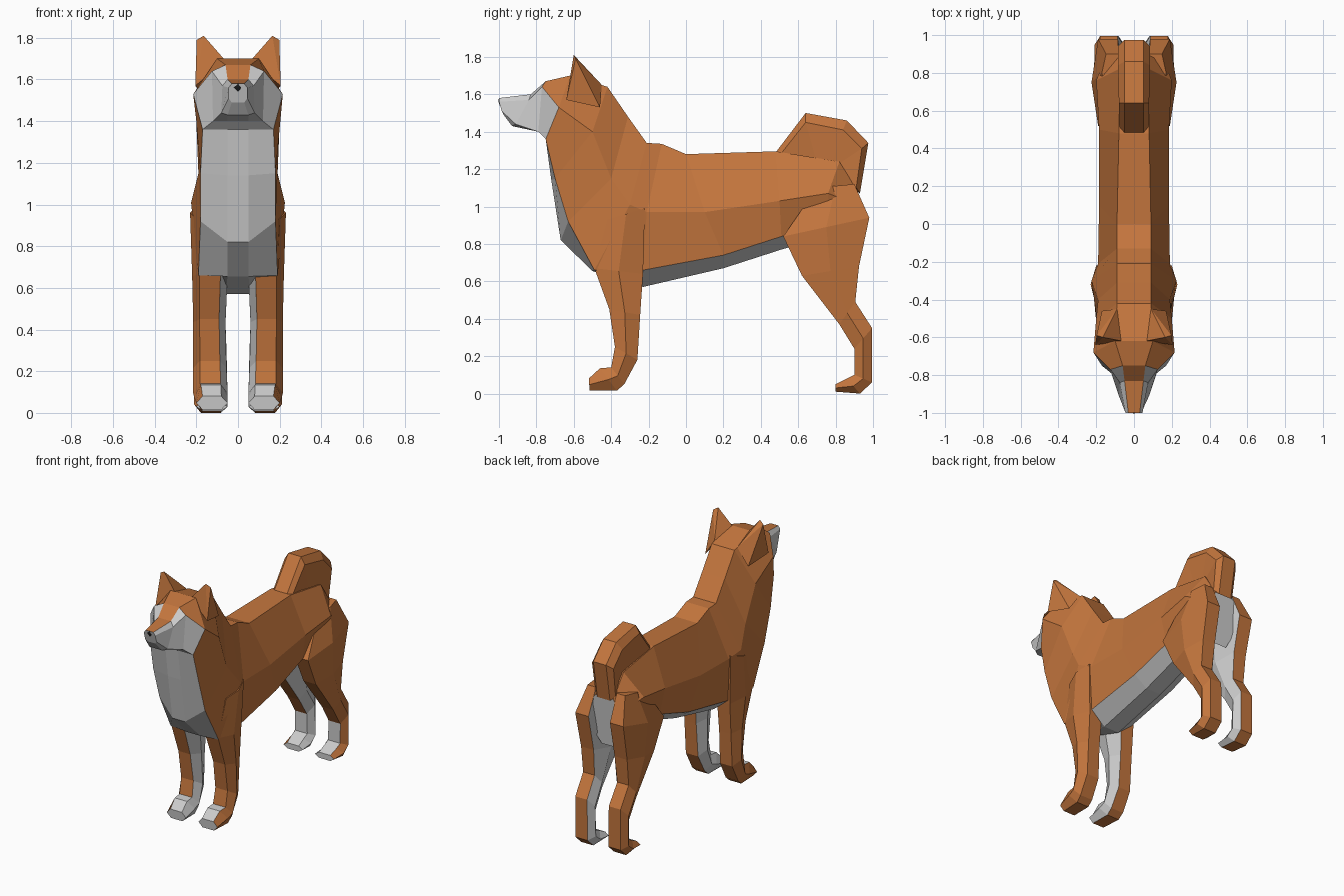
import bpy, bmesh


def material(name, color):
    m = bpy.data.materials.new(name)
    m.diffuse_color = color
    return m


ORANGE = material("orange_fur", (0.55, 0.18, 0.047, 1))
PALE = material("pale_fur", (0.8, 0.8, 0.8, 1))
BLACK = material("black", (0.01, 0.01, 0.01, 1))


def finish(name, bm, mats, mirror=False):
    bmesh.ops.recalc_face_normals(bm, faces=bm.faces[:])
    mesh = bpy.data.meshes.new(name)
    bm.to_mesh(mesh)
    bm.free()
    for m in mats:
        mesh.materials.append(m)
    ob = bpy.data.objects.new(name, mesh)
    bpy.context.collection.objects.link(ob)
    if mirror:
        ob.modifiers.new("mirror", 'MIRROR')
    return ob


def loft(name, rings, pale, caps=(0, 0), mirror=False):
    """Skin closed rings; pale(i, j) says whether strip i, segment j is pale."""
    bm = bmesh.new()
    vs = [[bm.verts.new(p) for p in ring] for ring in rings]
    n = len(rings[0])
    for i in range(len(vs) - 1):
        for j in range(n):
            k = (j + 1) % n
            f = bm.faces.new((vs[i][j], vs[i][k], vs[i + 1][k], vs[i + 1][j]))
            f.material_index = int(pale(i, j))
    for ring, c in zip((vs[0], vs[-1]), caps):
        bm.faces.new(ring).material_index = c
    return finish(name, bm, (ORANGE, PALE), mirror)


def both_sides(half):
    """Half section of (y, z, half width), top to bottom, made symmetric."""
    return [(w, y, z) for y, z, w in half] + [(-w, y, z) for y, z, w in reversed(half)]


def hull(name, points, mat, mirror=False):
    bm = bmesh.new()
    for p in points:
        bm.verts.new(p)
    bmesh.ops.convex_hull(bm, input=bm.verts[:])
    return finish(name, bm, (mat,), mirror)


# Neck, chest, trunk and rump: sections of top, side, lower side, bottom
torso = [
    [(-.62, 1.70, .10), (-.68, 1.53, .215), (-.75, 1.36, .17), (-.75, 1.36, .05)],
    [(-.42, 1.64, .09), (-.50, 1.40, .20), (-.70, 1.15, .18), (-.72, 1.14, .05)],
    [(-.31, 1.48, .09), (-.40, 1.15, .19), (-.63, .92, .18), (-.67, .82, .05)],
    [(-.21, 1.34, .09), (-.30, 1.01, .225), (-.49, .66, .19), (-.50, .655, .05)],
    [(-.13, 1.335, .09), (-.21, .97, .19), (-.23, .66, .17), (-.23, .57, .06)],
    [(0, 1.28, .09), (.10, .97, .185), (.20, .74, .16), (.20, .67, .06)],
    [(.48, 1.295, .08), (.50, 1.03, .185), (.51, .84, .15), (.51, .77, .06)],
    [(.82, 1.24, .08), (.76, 1.07, .20), (.75, .90, .13), (.75, .84, .06)],
    [(.92, 1.08, .07), (.94, 1.00, .13), (.93, .85, .10), (.88, .72, .05)],
]
loft("torso", [both_sides(r) for r in torso], lambda i, j: j in (2, 3, 4), (0, 1))

# Head and muzzle
head = [
    torso[0],
    [(-.75, 1.67, .06), (-.77, 1.64, .125), (-.79, 1.40, .12), (-.79, 1.40, .05)],
    [(-.83, 1.60, .05), (-.84, 1.57, .075), (-.91, 1.44, .08), (-.93, 1.43, .05)],
    [(-1.0, 1.58, .03), (-1.0, 1.56, .045), (-.985, 1.51, .045), (-.975, 1.49, .03)],
]
loft("head", [both_sides(r) for r in head],
     lambda i, j: j in (1, 2, 3, 4, 5) or (i > 0 and j != 7), (0, 1))

# Nose
hull("nose", [(0, -1.0, 1.582), (.022, -.997, 1.562), (-.022, -.997, 1.562),
              (0, -.996, 1.54), (0, -1.003, 1.562), (0, -.97, 1.565)], BLACK)

# Ears
hull("ears", [(.06, -.62, 1.69), (.205, -.64, 1.57), (.17, -.46, 1.53),
              (.09, -.45, 1.65), (.165, -.60, 1.81), (.198, -.59, 1.79)], ORANGE, True)


# Legs: hexagonal sections of front (y, z), back (y, z), inner and outer x
def leg(name, rows):
    rings = []
    for fy, fz, by, bz, a, b in rows:
        p, q = a + .2 * (b - a), a + .8 * (b - a)
        my, mz = (fy + by) / 2, (fz + bz) / 2
        rings.append([(p, fy, fz), (q, fy, fz), (b, my, mz),
                      (q, by, bz), (p, by, bz), (a, my, mz)])
    loft(name, rings, lambda i, j: j in (4, 5) or (i > 3 and j == 0), (0, 1), True)


leg("front_legs", [
    (-.42, .93, -.22, .99, .08, .23),
    (-.49, .67, -.23, .64, .05, .22),
    (-.41, .45, -.245, .42, .06, .215),
    (-.38, .25, -.26, .18, .055, .215),
    (-.40, .14, -.33, .05, .05, .215),
    (-.46, .135, -.37, .015, .05, .21),
    (-.52, .08, -.515, .015, .05, .20),
])
leg("hind_legs", [
    (.70, 1.10, .90, 1.12, .06, .17),
    (.52, .84, .98, .94, .05, .225),
    (.62, .63, .925, .68, .05, .215),
    (.82, .37, .905, .49, .06, .21),
    (.90, .24, .995, .35, .055, .21),
    (.90, .10, .995, .06, .05, .21),
    (.86, .08, .93, 0, .05, .21),
    (.80, .05, .80, .01, .05, .20),
])

# Tail curled over the back: outer ridge, bevel edge, inner edge
tail = [
    [(.93, 1.07, .05), (.91, 1.10, .08), (.82, 1.15, .06)],
    [(.975, 1.34, .05), (.94, 1.31, .085), (.82, 1.23, .07)],
    [(.86, 1.46, .05), (.84, 1.41, .085), (.78, 1.23, .07)],
    [(.64, 1.50, .05), (.64, 1.45, .08), (.70, 1.23, .07)],
    [(.48, 1.29, .05), (.49, 1.26, .075), (.60, 1.20, .06)],
]
loft("tail", [both_sides(r) for r in tail], lambda i, j: False)
